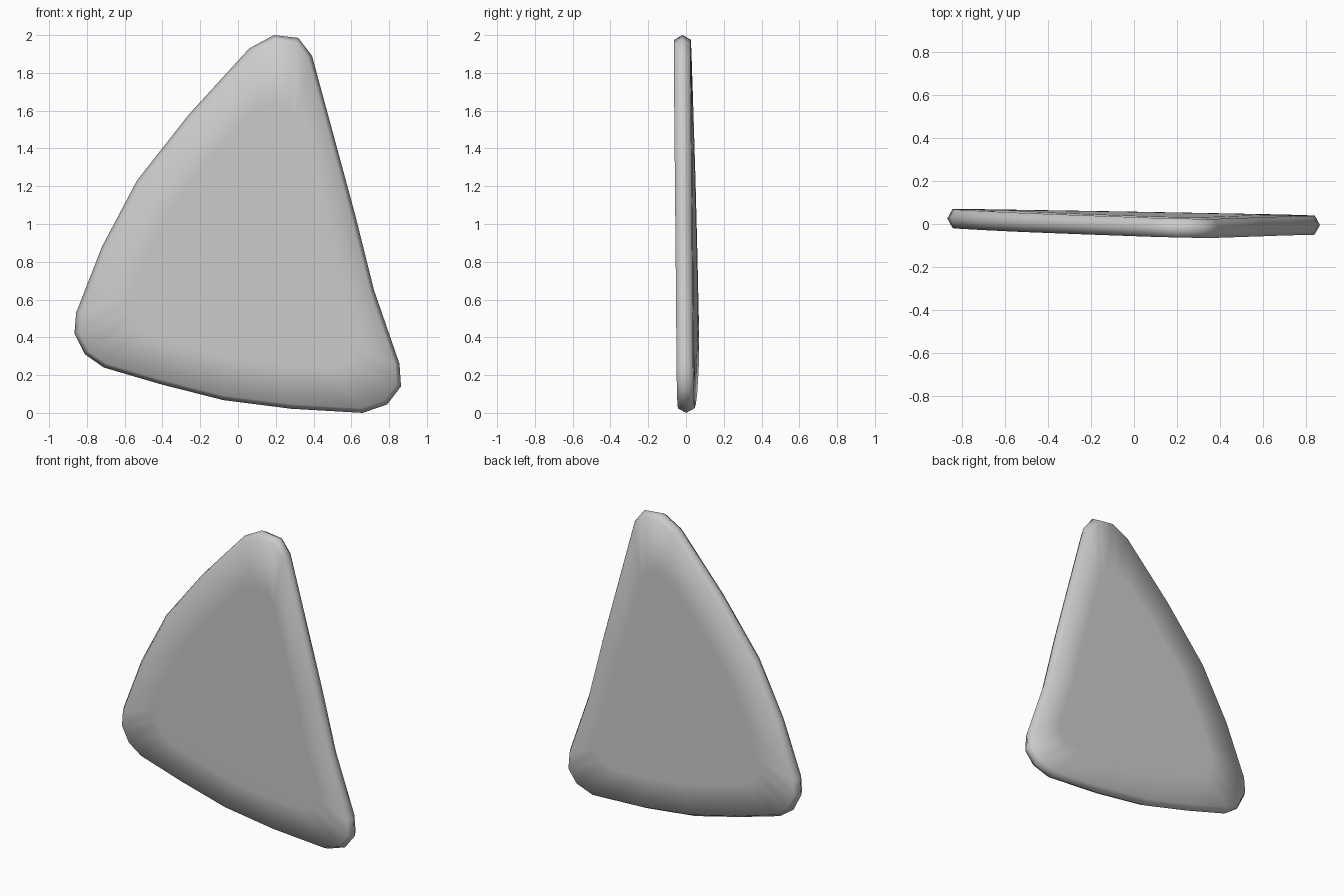
import bpy, bmesh
from mathutils import Vector

if "Cube" in bpy.data.objects:
    bpy.data.objects.remove(bpy.data.objects["Cube"])

# Outline of the plate seen from the front (x, z), clockwise from the top
OUTLINE = [(0.19, 2.0), (0.32, 1.985), (0.392, 1.89), (0.62, 1.05), (0.72, 0.65),
           (0.855, 0.26), (0.863, 0.14), (0.79, 0.045), (0.66, 0.0), (0.28, 0.022),
           (-0.08, 0.068), (-0.41, 0.152), (-0.71, 0.24), (-0.81, 0.31), (-0.866, 0.42),
           (-0.857, 0.53), (-0.72, 0.88), (-0.535, 1.23), (-0.26, 1.58), (0.06, 1.93)]
pts = [Vector(p) for p in OUTLINE]
center = Vector((0.1, 0.78))


def inset(points, dist):
    """Move each outline point inward along its mitred corner normal."""
    result = []
    for i, p in enumerate(points):
        d1 = (p - points[i - 1]).normalized()
        d2 = (points[(i + 1) % len(points)] - p).normalized()
        n = Vector((d1.y + d2.y, -d1.x - d2.x)).normalized()
        result.append(p + n * dist / max(0.6, n.dot(Vector((d1.y, -d1.x)))))
    return result


def ring(bm, points, offset):
    """Place a loop on the slightly tilted plate, offset through its thickness."""
    return [bm.verts.new((p.x, 0.0143 - 0.0201 * p.x - 0.0146 * p.y + offset, p.y))
            for p in points]


def bridge(bm, a, b):
    for i in range(len(a)):
        j = (i + 1) % len(a)
        bm.faces.new((a[i], a[j], b[j], b[i]))


bm = bmesh.new()
rim = inset(pts, 0.024)
inner = [center + (p - center) * 0.7 for p in pts]

# Pointed outer edge, then a bevelled rim and a flat panel on each side
edge = ring(bm, pts, 0)
for side in (-1, 1):
    rim_loop = ring(bm, rim, side * 0.044)
    inner_loop = ring(bm, inner, side * 0.046)
    bridge(bm, edge, rim_loop)
    bridge(bm, rim_loop, inner_loop)
    bm.faces.new(inner_loop)
bmesh.ops.recalc_face_normals(bm, faces=bm.faces)
for f in bm.faces:
    f.smooth = True

mesh = bpy.data.meshes.new("rounded_triangle_plate")
bm.to_mesh(mesh)
bm.free()
plate = bpy.data.objects.new("rounded_triangle_plate", mesh)
bpy.context.collection.objects.link(plate)
